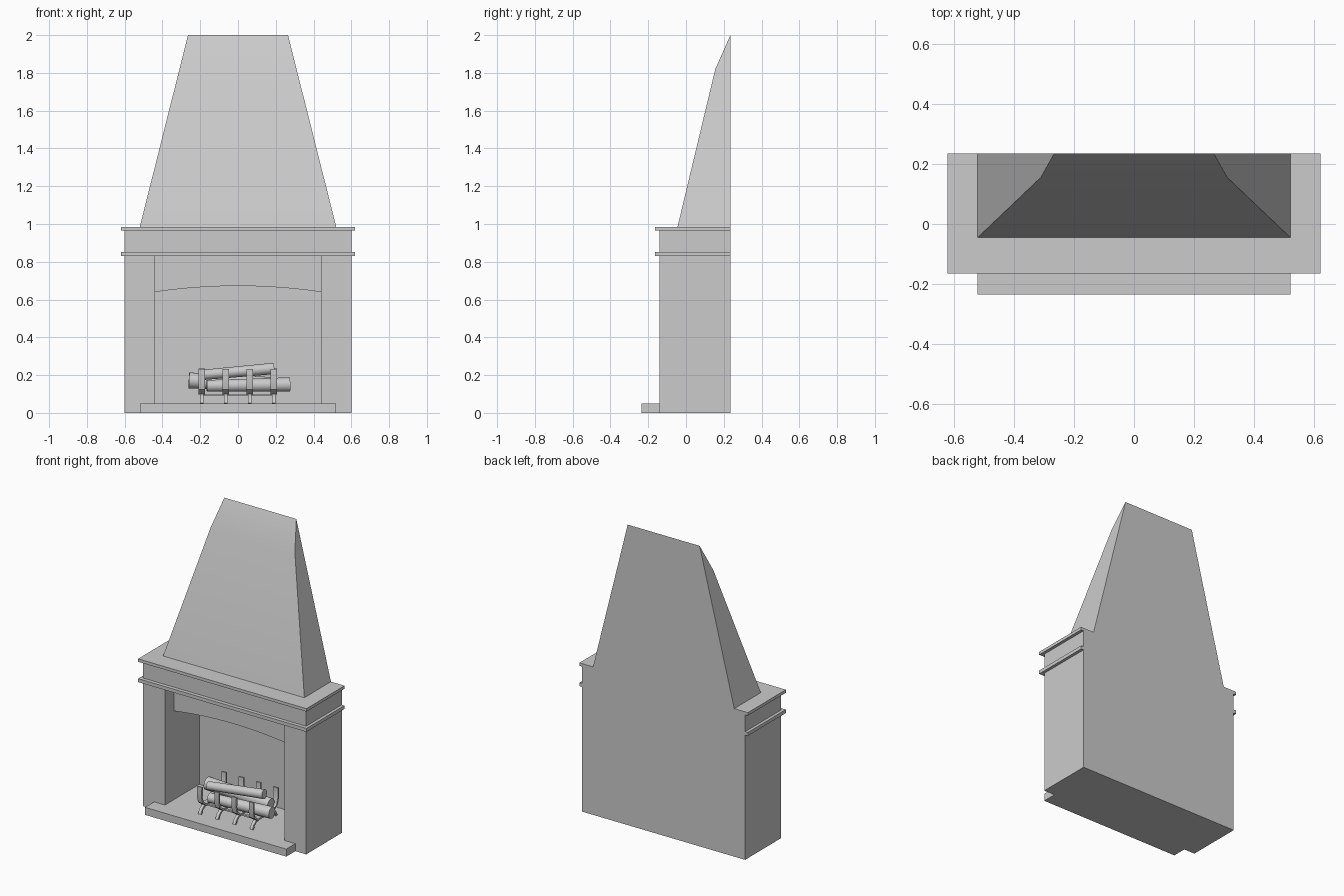
import bpy, bmesh, math
from mathutils import Vector

if "Cube" in bpy.data.objects:
    bpy.data.objects.remove(bpy.data.objects["Cube"])


def make(name, verts, faces, smooth=True, merge=False):
    me = bpy.data.meshes.new(name)
    bm = bmesh.new()
    vs = [bm.verts.new(v) for v in verts]
    for f in faces:
        bm.faces.new([vs[i] for i in f])
    if merge:
        bmesh.ops.remove_doubles(bm, verts=bm.verts, dist=1e-5)
    bmesh.ops.recalc_face_normals(bm, faces=bm.faces)
    bm.to_mesh(me)
    bm.free()
    ob = bpy.data.objects.new(name, me)
    bpy.context.collection.objects.link(ob)
    if smooth:
        bpy.ops.object.select_all(action='DESELECT')
        ob.select_set(True)
        bpy.context.view_layer.objects.active = ob
        bpy.ops.object.shade_smooth_by_angle(angle=math.radians(30))
    return ob


def prism(name, a, b, smooth=True):
    """Closed solid between two matching outlines."""
    n = len(a)
    faces = [(i, (i + 1) % n, n + (i + 1) % n, n + i) for i in range(n)]
    faces += [tuple(range(n)), tuple(range(n, 2 * n))]
    return make(name, list(a) + list(b), faces, smooth)


def box(name, x0, x1, y0, y1, z0, z1):
    ring = [(x0, y0), (x1, y0), (x1, y1), (x0, y1)]
    return prism(name, [(x, y, z0) for x, y in ring], [(x, y, z1) for x, y in ring], False)


def ribbon(name, x, width, path, t):
    """Flat strip following a path of (y, z) points."""
    pts = [Vector(p) for p in path]
    up, low = [], []
    for i, p in enumerate(pts):
        d = (pts[min(i + 1, len(pts) - 1)] - pts[max(i - 1, 0)]).normalized()
        n = Vector((-d.y, d.x)) * t / 2
        up.append(p + n)
        low.append(p - n)
    ring = up + low[::-1]
    w = width / 2
    return prism(name, [(x - w, p.x, p.y) for p in ring], [(x + w, p.x, p.y) for p in ring])


def log(name, p, q, r0, r1, n=20):
    p, q = Vector(p), Vector(q)
    d = (q - p).normalized()
    u = d.cross(Vector((0, 0, 1))).normalized()
    v = u.cross(d)
    dirs = [u * math.cos(a) + v * math.sin(a) for a in (2 * math.pi * i / n for i in range(n))]
    return prism(name, [p + k * r0 for k in dirs], [q + k * r1 for k in dirs])


# Surround, mouldings and hood: stacked sections (z, half width, front y)
BACK = 0.235
secs = [(0, .6, -.14), (.83, .6, -.14), (.83, .62, -.165), (.853, .62, -.165),
        (.853, .6, -.14), (.965, .6, -.14), (.965, .62, -.165), (.985, .62, -.165),
        (.985, .52, -.045), (1.82, .31, .155), (2, .265, BACK)]
verts, faces = [], [(0, 1, 2, 3)]
for z, w, y in secs[:-1]:
    verts += [(-w, BACK, z), (-w, y, z), (w, y, z), (w, BACK, z)]
k = len(verts)
verts += [(-.265, BACK, 2), (.265, BACK, 2)]
for s in range(len(secs) - 2):
    b = 4 * s
    faces += [(b + i, b + i + 1, b + i + 5, b + i + 4) for i in range(3)]
b = k - 4
faces += [(b, b + 1, k), (b + 1, b + 2, k + 1, k), (b + 2, b + 3, k + 1)]
faces.append(tuple(range(0, k, 4)) + (k, k + 1) + tuple(range(k - 1, 0, -4)))
body = make("fireplace_surround", verts, faces)

# Hearth slab, opening recess and arched firebox
hearth = box("hearth_slab", -.52, .52, -.235, -.1, 0, .05)
recess = box("recess_cutter", -.44, .44, -.2, -.045, .05, .83)
N = 20
arch = [(-.44, .05), (.44, .05)]
arch += [(.44 * c, .672 - .032 * c * c) for c in (1 - 2 * i / N for i in range(N + 1))]
firebox = prism("firebox_cutter", [(x, -.1, z) for x, z in arch], [(x, .222, z) for x, z in arch])
for cutter, op in ((recess, 'DIFFERENCE'), (firebox, 'DIFFERENCE'), (hearth, 'UNION')):
    m = body.modifiers.new(cutter.name, 'BOOLEAN')
    m.operation, m.solver, m.object = op, 'EXACT', cutter
bpy.context.view_layer.update()
dg = bpy.context.evaluated_depsgraph_get()
body.data = bpy.data.meshes.new_from_object(body.evaluated_get(dg))
body.modifiers.clear()
for cutter in (hearth, recess, firebox):
    bpy.data.objects.remove(cutter)

# Grate: four cradle bars, each with a front and back leg
cradle = [(-.125, .232), (-.127, .165), (-.117, .128), (-.085, .103),
          (.085, .103), (.117, .128), (.13, .165), (.13, .235)]
leg = [(-.06, .098), (-.09, .093), (-.113, .075), (-.126, .05)]
for i in range(4):
    x = -.192 + i * .127
    ribbon(f"grate_bar_{i}", x, .034, cradle, .012)
    ribbon(f"grate_front_leg_{i}", x, .02, leg, .014)
    ribbon(f"grate_back_leg_{i}", x, .02, [(-y, z) for y, z in leg], .014)
for nm, y in (("front", -.06), ("back", .06)):
    box(f"grate_{nm}_rail", -.192, .192, y - .008, y + .008, .09, .1)

# Logs
log("front_log", (-.165, -.06, .143), (.275, -.035, .15), .031, .038)
log("back_log", (-.26, .05, .172), (.2, .06, .15), .042, .038)
log("top_log", (-.2, -.025, .2), (.19, .006, .235), .027, .03)
